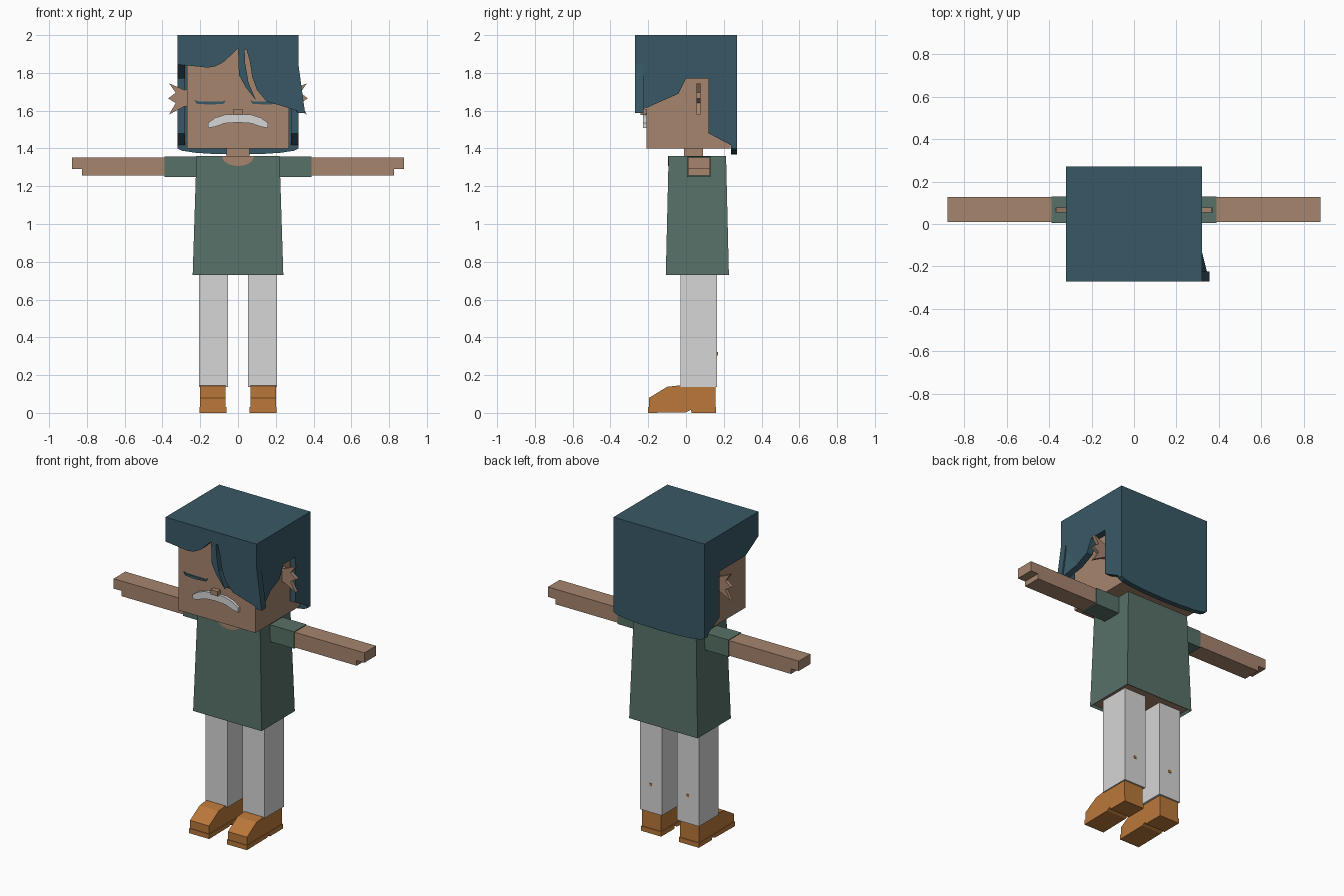
import bpy, bmesh, math

if "Cube" in bpy.data.objects:
    bpy.data.objects.remove(bpy.data.objects["Cube"], do_unlink=True)


def material(name, rgb):
    """Flat colour from 0-255 display values, stored as linear."""
    lin = [((c / 255 + 0.055) / 1.055) ** 2.4 for c in rgb] + [1]
    m = bpy.data.materials.new(name)
    m.use_nodes = True
    m.diffuse_color = lin
    bsdf = next(n for n in m.node_tree.nodes if n.type == 'BSDF_PRINCIPLED')
    bsdf.inputs["Base Color"].default_value = lin
    return m


HAIR = material("dark_teal", (56, 89, 102))
SKIN = material("tan_skin", (166, 133, 110))
SHIRT = material("grey_green", (87, 113, 103))
WHITE = material("light_grey", (214, 214, 214))
SHOE = material("orange_brown", (186, 120, 58))


def finish(name, bm, *mats):
    bmesh.ops.recalc_face_normals(bm, faces=bm.faces)
    mesh = bpy.data.meshes.new(name)
    bm.to_mesh(mesh)
    bm.free()
    for m in mats:
        mesh.materials.append(m)
    obj = bpy.data.objects.new(name, mesh)
    bpy.context.collection.objects.link(obj)
    return obj


def prism(name, outline, axis, lo, hi, mat, side=1, warp=None):
    """Extrude a flat outline along x (outline is y, z) or y (outline is x, z)."""
    bm = bmesh.new()

    def ring(d):
        pts = [(d, u, v) if axis == 'x' else (u, d, v) for u, v in outline]
        if warp:
            pts = [warp(*p) for p in pts]
        return [bm.verts.new((x * side, y, z)) for x, y, z in pts]
    a, b = ring(lo), ring(hi)
    bm.faces.new(a)
    bm.faces.new(b)
    n = len(a)
    for i in range(n):
        j = (i + 1) % n
        bm.faces.new((a[i], a[j], b[j], b[i]))
    return finish(name, bm, mat)


def box(name, x, y, z, mat, side=1):
    outline = [(x[0], z[0]), (x[1], z[0]), (x[1], z[1]), (x[0], z[1])]
    return prism(name, outline, 'y', y[0], y[1], mat, side)


# Head and neck
box("head", (-0.27, 0.27), (-0.21, 0.235), (1.40, 1.96), SKIN)
box("neck", (-0.06, 0.06), (-0.01, 0.09), (1.33, 1.41), SKIN)
box("nose", (-0.025, 0.025), (-0.24, -0.2), (1.578, 1.608), SKIN)

# Moustache arch
upper = [(-0.16, 1.535), (-0.12, 1.563), (-0.065, 1.58), (0, 1.582)]
lower = [(0, 1.538), (-0.07, 1.533), (-0.12, 1.515), (-0.16, 1.507)]
half = lower + upper
arch = half + [(-x, z) for x, z in reversed(half[1:-1])]
prism("moustache", arch, 'y', -0.228, -0.205, WHITE)

# Closed eyes and spiky ears
eye = [(0.065, 1.655), (0.075, 1.637), (0.15, 1.632), (0.22, 1.637),
       (0.23, 1.657), (0.215, 1.65), (0.15, 1.648), (0.085, 1.648)]
ear = [(0.26, 1.715), (0.285, 1.71), (0.365, 1.745), (0.33, 1.695), (0.37, 1.665),
       (0.33, 1.64), (0.365, 1.58), (0.285, 1.622), (0.26, 1.625)]
for s, label in ((1, "left"), (-1, "right")):
    prism(label + "_eye", eye, 'y', -0.217, -0.209, HAIR, s)
    prism(label + "_ear", ear, 'y', 0.055, 0.078, SKIN, s)

# Hair: cap, back curtain, fringe and side panels
box("hair_top", (-0.32, 0.32), (-0.27, 0.27), (1.95, 2.0), HAIR)
nape = [(0.32 * math.cos(t), 1.40 - 0.032 * math.sin(t))
        for t in [math.pi * i / 8 for i in range(9)]]
prism("hair_back", nape + [(-0.32, 2), (0.32, 2)], 'y', 0.237, 0.27, HAIR)
fringe = [(-0.32, 2), (-0.32, 1.845), (-0.16, 1.828), (-0.12, 1.835), (-0.075, 1.858),
          (0, 1.93), (0.005, 1.79), (0.04, 1.725), (0.095, 1.655), (0.055, 1.75),
          (0.038, 1.85), (0.035, 1.92), (0.045, 1.925), (0.063, 1.86), (0.075, 1.78),
          (0.1, 1.71), (0.15, 1.65), (0.355, 1.587), (0.32, 1.845), (0.32, 2)]
prism("hair_fringe", fringe, 'y', -0.27, -0.225, HAIR)
back_part = [(0.27, 2), (0.27, 1.40), (0.12, 1.48), (0.12, 1.77)]
right_side = back_part + [(-0.14, 1.77), (-0.27, 1.845), (-0.27, 2)]
left_side = back_part + [(0, 1.77), (-0.04, 1.69), (-0.13, 1.65), (-0.27, 1.845), (-0.27, 2)]
prism("hair_right_side", right_side, 'x', 0.28, 0.32, HAIR, -1)
prism("hair_left_side", left_side, 'x', 0.28, 0.32, HAIR)


def flare(x, y, z):
    return (x + 0.035 if z < 1.6 else x, y, z)


prism("hair_left_tip", [(-0.27, 1.845), (-0.13, 1.65), (-0.27, 1.587)],
      'x', 0.28, 0.32, HAIR, 1, flare)

# Shirt: tapered box with a recessed skin-coloured underside
bm = bmesh.new()
bmesh.ops.create_cube(bm, size=2)
for v in bm.verts:
    top = v.co.z > 0
    v.co.x *= 0.22 if top else 0.24
    v.co.y = 0.06 + v.co.y * (0.152 if top else 0.167)
    v.co.z = 1.36 if top else 0.73
bm.normal_update()
under = min(bm.faces, key=lambda f: f.calc_center_median().z)
bmesh.ops.inset_region(bm, faces=[under], thickness=0.015)
for v in under.verts:
    v.co.z += 0.015
under.material_index = 1
finish("shirt", bm, SHIRT, SKIN)

# Rounded neckline plate
neckline = [(0.085 * math.cos(t), 1.36 - 0.053 * math.sin(t))
            for t in [math.pi * i / 10 for i in range(11)]]
prism("neckline", neckline, 'y', -0.0945, -0.087, SKIN)

# Limbs
arm = [(0.3, 1.257), (0.826, 1.257), (0.826, 1.29), (0.88, 1.29), (0.88, 1.353), (0.3, 1.353)]
shoe = [(-0.195, 0.03), (-0.195, 0.08), (-0.10, 0.138), (-0.04, 0.145), (0.155, 0.14),
        (0.155, 0.03), (0.03, 0.03), (0, 0.03)]
sole = [(-0.2, 0), (-0.2, 0.03), (0.16, 0.03), (0.16, 0), (0.03, 0), (0.025, 0.016), (0, 0.003)]
for s, label in ((1, "left"), (-1, "right")):
    box(label + "_sleeve", (0.2, 0.39), (0.005, 0.13), (1.25, 1.357), SHIRT, s)
    prism(label + "_arm", arm, 'y', 0.01, 0.127, SKIN, s)
    box(label + "_trouser_leg", (0.053, 0.207), (-0.03, 0.165), (0.138, 0.75), WHITE, s)
    box(label + "_trouser_patch", (0.122, 0.138), (0.16, 0.169), (0.305, 0.322), SHOE, s)
    prism(label + "_shoe", shoe, 'x', 0.066, 0.2, SHOE, s)
    prism(label + "_sole", sole, 'x', 0.062, 0.203, SHOE, s)
